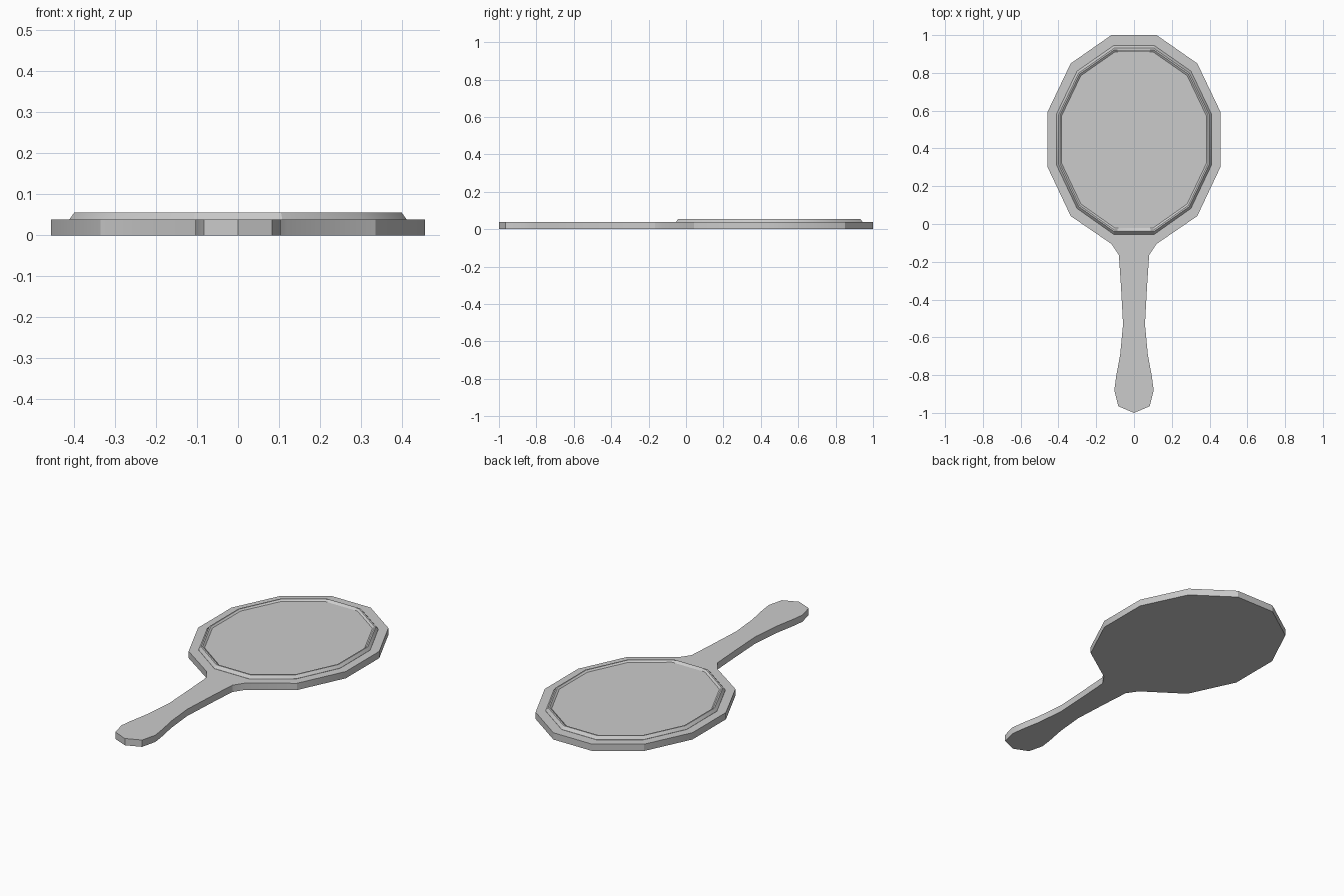
import bpy, bmesh

if "Cube" in bpy.data.objects:
    bpy.data.objects.remove(bpy.data.objects["Cube"])

HEAD_Y = 0.445   # centre of the oval head
THICK = 0.038

# right-hand half outlines, mirrored across x = 0
HEAD = [(0.12, 1.0), (0.335, 0.85), (0.457, 0.595), (0.457, 0.30),
        (0.335, 0.042), (0.12, -0.11)]
HANDLE = [(0.12, -0.105), (0.08, -0.165), (0.069, -0.33), (0.058, -0.53),
          (0.073, -0.69), (0.095, -0.81), (0.104, -0.88), (0.083, -0.965)]


def mirrored(half, tip=()):
    return half + list(tip) + [(-x, y) for x, y in reversed(half)]


def scaled(points, s):
    return [(x * s, HEAD_Y + (y - HEAD_Y) * s) for x, y in points]


def stack(name, layers):
    """Bridge matching outlines at rising heights and cap both ends."""
    bm = bmesh.new()
    loops = [[bm.verts.new((x, y, z)) for x, y in pts] for pts, z in layers]
    n = len(loops[0])
    for a, b in zip(loops, loops[1:]):
        for i in range(n):
            j = (i + 1) % n
            bm.faces.new((a[i], a[j], b[j], b[i]))
    bm.faces.new(loops[0])
    bm.faces.new(loops[-1])
    bmesh.ops.recalc_face_normals(bm, faces=bm.faces)
    # split the concave caps cleanly
    bmesh.ops.triangulate(bm, faces=[f for f in bm.faces if len(f.verts) > 4])
    mesh = bpy.data.meshes.new(name)
    bm.to_mesh(mesh)
    bm.free()
    obj = bpy.data.objects.new(name, mesh)
    bpy.context.collection.objects.link(obj)
    bpy.ops.object.select_all(action='DESELECT')
    obj.select_set(True)
    bpy.context.view_layer.objects.active = obj
    bpy.ops.object.shade_smooth_by_angle(angle=0.45)
    return obj


# flat frame and handle in one slab
body = mirrored(HEAD[:-1] + HANDLE, [(0, -1.0)])
stack("frame_and_handle", [(body, 0), (body, THICK)])

# raised rim around the slightly sunken glass
oval = mirrored(HEAD + [])
stack("mirror_glass_with_rim", [
    (scaled(oval, 0.90), THICK - 0.003),
    (scaled(oval, 0.90), THICK + 0.001),
    (scaled(oval, 0.875), 0.055),
    (scaled(oval, 0.86), 0.055),
    (scaled(oval, 0.84), 0.047)])
